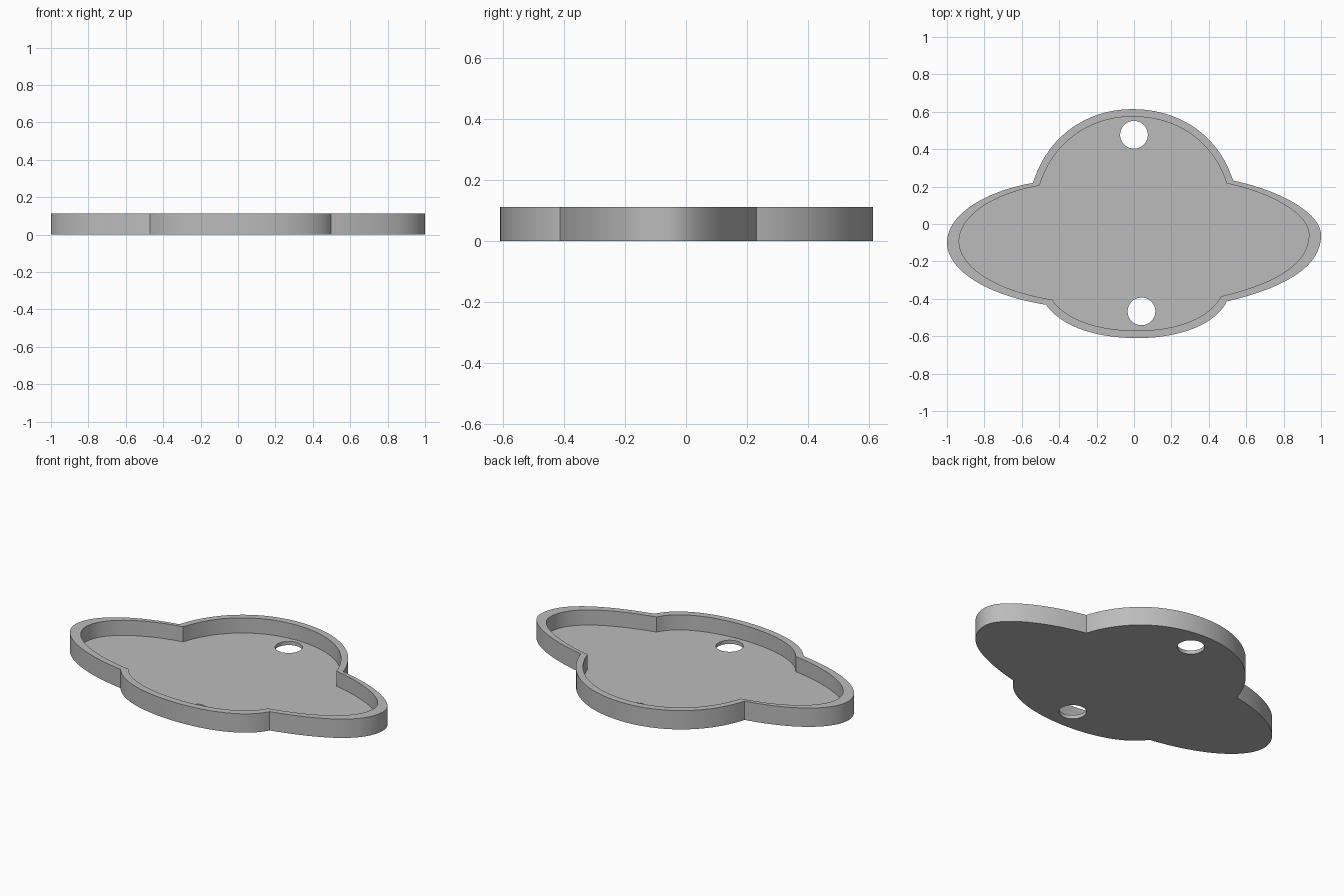
import bpy, bmesh, math
from mathutils import Vector
from mathutils.geometry import interpolate_bezier

cube = bpy.data.objects.get("Cube")
if cube:
    bpy.data.objects.remove(cube, do_unlink=True)

HEIGHT, FLOOR = 0.112, 0.022   # full height, floor thickness
INNER = 0.935                  # recess outline relative to the outer one
HOLE_RADIUS = 0.074
HOLES = [(0, 0.477), (0.04, -0.467)]

# Outline as Bezier pieces: start point, then its two handles (closed loop)
OUTLINE = [
    [(-0.54, 0.22), (-0.46, 0.48), (-0.24, 0.614)],    # back lobe
    [(-0.01, 0.614), (0.24, 0.614), (0.45, 0.48)],
    [(0.53, 0.232), (0.78, 0.18), (1.0, 0.06)],        # left lobe
    [(1.0, -0.06), (1.0, -0.21), (0.85, -0.33)],
    [(0.497, -0.414), (0.42, -0.56), (0.2, -0.61)],    # front lobe
    [(0.02, -0.61), (-0.18, -0.61), (-0.38, -0.56)],
    [(-0.47, -0.432), (-0.80, -0.38), (-1.0, -0.24)],  # right lobe
    [(-1.0, -0.10), (-1.0, 0.04), (-0.82, 0.17)],
]


def outline_points(steps=24):
    points = []
    for i, (start, h1, h2) in enumerate(OUTLINE):
        end = OUTLINE[(i + 1) % len(OUTLINE)][0]
        curve = [Vector(p).to_3d() for p in (start, h1, h2, end)]
        points += interpolate_bezier(*curve, steps + 1)[:-1]
    return points


def circle_points(centre, radius, steps=64):
    angles = [math.tau * i / steps for i in range(steps)]
    return [Vector((centre[0] + radius * math.cos(a),
                    centre[1] + radius * math.sin(a), 0)) for a in angles]


bm = bmesh.new()


def ring(points, z):
    verts = [bm.verts.new((p.x, p.y, z)) for p in points]
    edges = [bm.edges.new((verts[i - 1], verts[i])) for i in range(len(verts))]
    return verts, edges


def wall(low, high):
    a, b = low[0], high[0]
    for i in range(len(a)):
        bm.faces.new((a[i - 1], a[i], b[i], b[i - 1]))


def flat(*rings):
    edges = [e for r in rings for e in r[1]]
    bmesh.ops.triangle_fill(bm, use_beauty=True, edges=edges, normal=(0, 0, 1))


outer = outline_points()
inner = [p * INNER for p in outer]
bottom, rim_outer = ring(outer, 0), ring(outer, HEIGHT)
floor_edge, rim_inner = ring(inner, FLOOR), ring(inner, HEIGHT)
holes_low = [ring(circle_points(c, HOLE_RADIUS), 0) for c in HOLES]
holes_high = [ring(circle_points(c, HOLE_RADIUS), FLOOR) for c in HOLES]

# Underside, recess floor and rim top
flat(bottom, *holes_low)
flat(floor_edge, *holes_high)
flat(rim_outer, rim_inner)

# Outer wall, recess wall and hole walls
wall(bottom, rim_outer)
wall(floor_edge, rim_inner)
for low, high in zip(holes_low, holes_high):
    wall(low, high)
bmesh.ops.recalc_face_normals(bm, faces=bm.faces[:])

mesh = bpy.data.meshes.new("tray")
bm.to_mesh(mesh)
bm.free()
tray = bpy.data.objects.new("tray", mesh)
bpy.context.collection.objects.link(tray)

# Plain grey material
grey = bpy.data.materials.new("grey")
grey.use_nodes = True
colour = (0.5, 0.5, 0.5, 1)
grey.diffuse_color = colour
grey.node_tree.nodes["Principled BSDF"].inputs["Base Color"].default_value = colour
mesh.materials.append(grey)

bpy.ops.object.select_all(action='DESELECT')
tray.select_set(True)
bpy.context.view_layer.objects.active = tray
bpy.ops.object.shade_smooth_by_angle(angle=math.radians(25))
